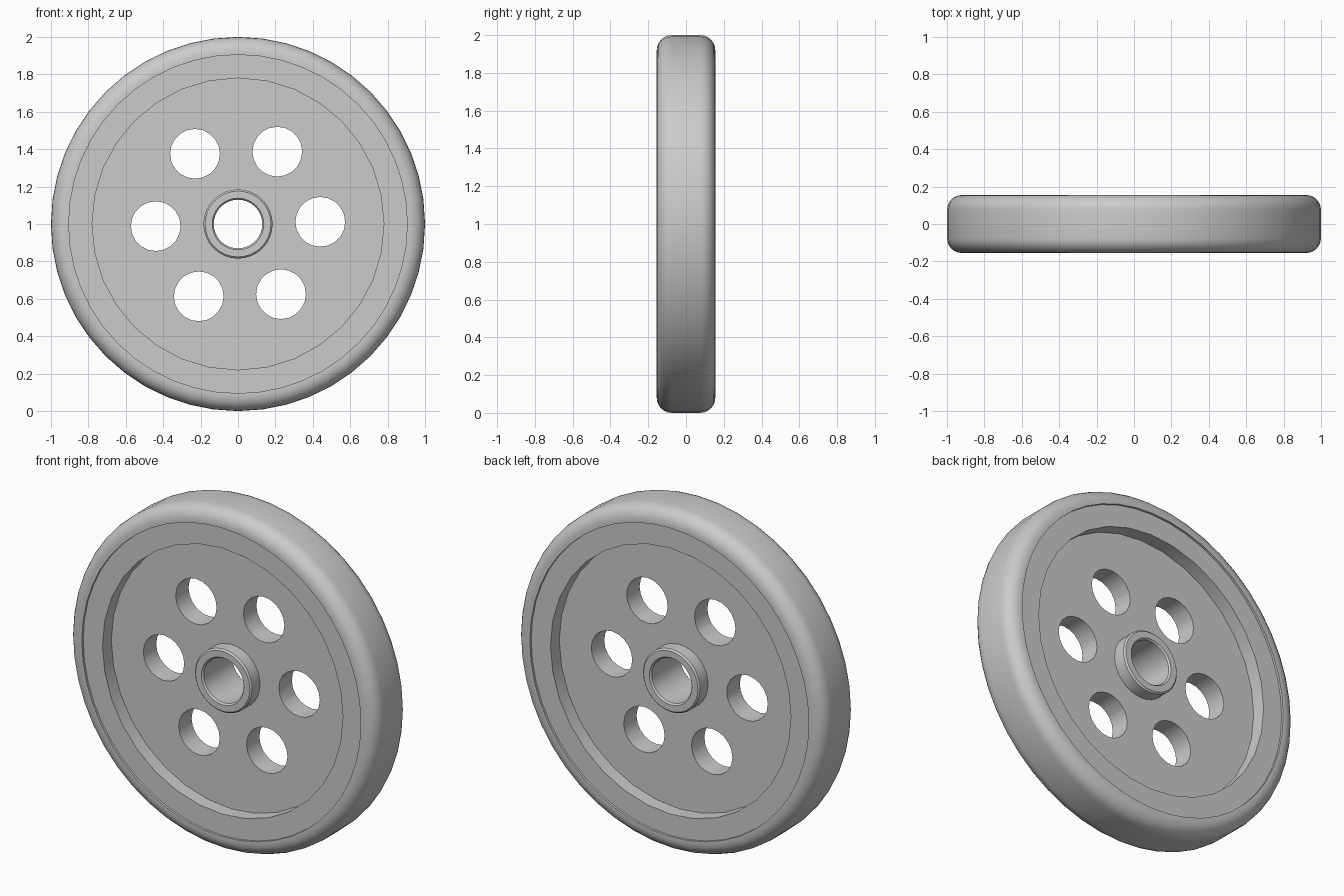
import bpy, bmesh, math
from mathutils import Matrix, Vector

if "Cube" in bpy.data.objects:
    bpy.data.objects.remove(bpy.data.objects["Cube"], do_unlink=True)

CENTRE = Vector((0, 0, 1))

grey = bpy.data.materials.new("plain grey")
grey.use_nodes = True
grey.diffuse_color = (0.6, 0.6, 0.6, 1)
grey.node_tree.nodes["Principled BSDF"].inputs["Base Color"].default_value = (0.6, 0.6, 0.6, 1)


def make_object(name, bm):
    bmesh.ops.recalc_face_normals(bm, faces=bm.faces)
    mesh = bpy.data.meshes.new(name)
    bm.to_mesh(mesh)
    bm.free()
    mesh.materials.append(grey)
    obj = bpy.data.objects.new(name, mesh)
    bpy.context.collection.objects.link(obj)
    return obj


def revolve(name, half, segments):
    """Mirror a (radius, depth) half profile and spin it around the axle."""
    profile = half + [(r, -y) for r, y in reversed(half)]
    bm = bmesh.new()
    verts = [bm.verts.new((r, y, 1)) for r, y in profile]
    edges = [bm.edges.new((a, b)) for a, b in zip(verts, verts[1:] + verts[:1])]
    bmesh.ops.spin(bm, geom=verts + edges, cent=CENTRE, axis=(0, 1, 0),
                   angle=math.tau, steps=segments)
    bmesh.ops.remove_doubles(bm, verts=bm.verts, dist=0.0005)
    return make_object(name, bm)


def smooth(obj):
    bpy.ops.object.select_all(action="DESELECT")
    obj.select_set(True)
    bpy.context.view_layer.objects.active = obj
    bpy.ops.object.shade_smooth_by_angle(angle=math.radians(30))


# Tyre with rounded shoulders
half_width, shoulder = 0.155, 0.08
arc = [math.radians(a) for a in range(90, -1, -15)]
tyre_profile = [(0.905, 0.12), (0.905, half_width)]
tyre_profile += [(1 - shoulder + shoulder * math.cos(a),
                  half_width - shoulder + shoulder * math.sin(a)) for a in arc]
tyre = revolve("tyre", tyre_profile, 48)
smooth(tyre)

# Hub, web and rim in one casting
wheel = revolve("hub_and_rim", [
    (0.13, 0.132), (0.138, 0.142), (0.176, 0.142), (0.185, 0.133),
    (0.185, 0.06), (0.78, 0.06), (0.78, 0.142), (0.92, 0.142)], 32)

# Six lightening holes through the web
bm = bmesh.new()
for i in range(6):
    angle = math.radians(1.5 + 60 * i)
    spot = CENTRE + 0.44 * Vector((math.cos(angle), 0, math.sin(angle)))
    bmesh.ops.create_cone(bm, cap_ends=True, segments=20, radius1=0.133, radius2=0.133,
                          depth=0.5,
                          matrix=Matrix.Translation(spot) @ Matrix.Rotation(math.pi / 2, 4, "X"))
cutter = make_object("hole_cutter", bm)
cutter.hide_render = True
cut = wheel.modifiers.new("holes", "BOOLEAN")
cut.operation = "DIFFERENCE"
cut.solver = "EXACT"
cut.object = cutter
bpy.context.view_layer.objects.active = wheel
bpy.ops.object.modifier_apply(modifier=cut.name)
bpy.data.objects.remove(cutter, do_unlink=True)
smooth(wheel)
